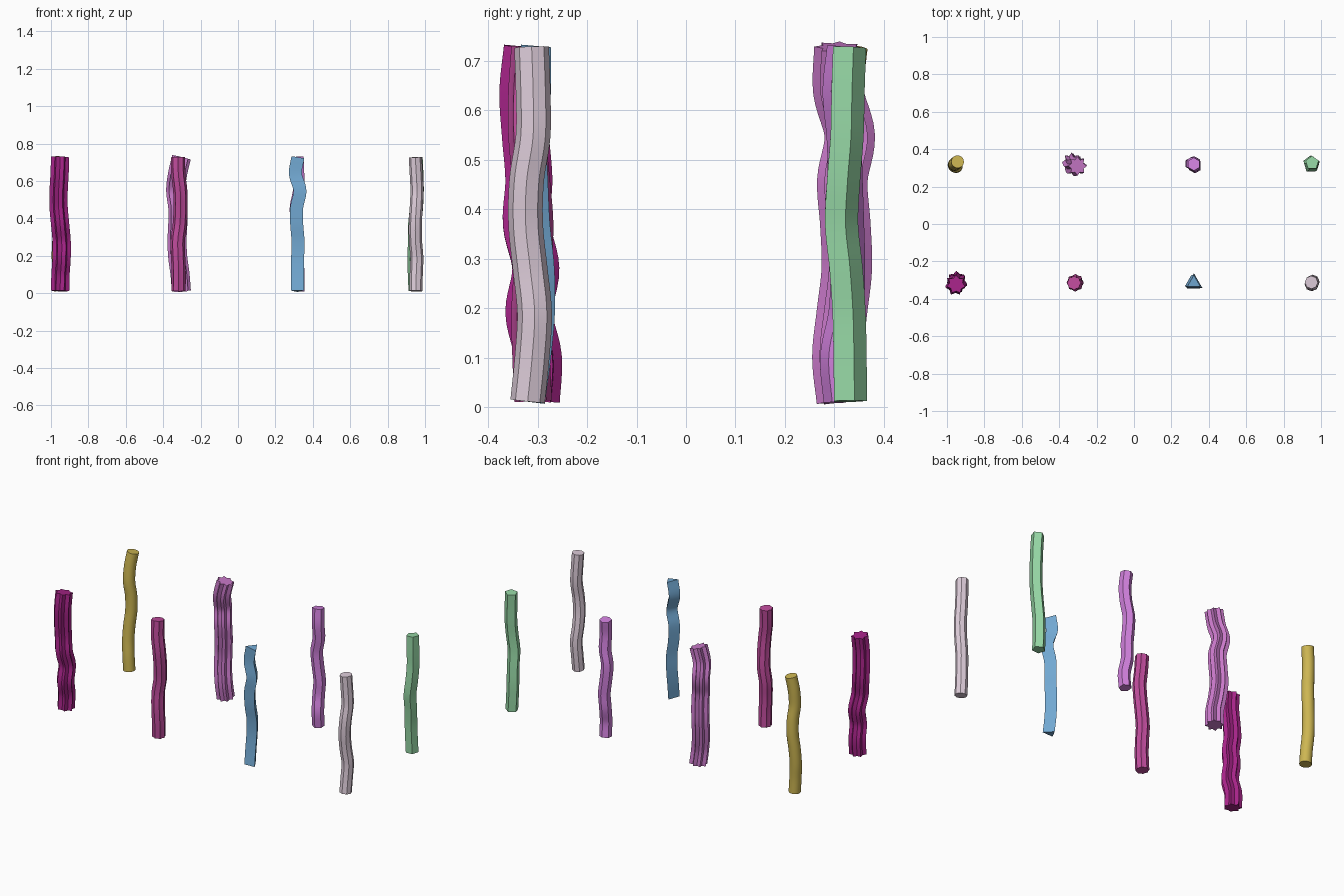
import bpy, math
from mathutils import Vector

if "Cube" in bpy.data.objects:
    bpy.data.objects.remove(bpy.data.objects["Cube"])

DX, DY = 0.634, 0.634          # spacing of the 4 x 2 layout
Z0, Z1, RINGS = 0.012, 0.727, 48


def linear(c):
    return tuple((v / 255 / 12.92) if v < 10 else ((v / 255 + 0.055) / 1.055) ** 2.4 for v in c) + (1,)


def polygon(n, r):
    return [Vector((r * math.cos(math.pi / 2 + 2 * math.pi * i / n),
                    r * math.sin(math.pi / 2 + 2 * math.pi * i / n), 0)) for i in range(n)]


def star(n, r, ratio):
    return [p * (1 if i % 2 == 0 else ratio) for i, p in enumerate(polygon(2 * n, r))]


def spline(vals, t):
    # Catmull-Rom through evenly spaced offsets
    n = len(vals) - 1
    i = min(int(t * n), n - 1)
    f = t * n - i
    p1, p2 = vals[i], vals[i + 1]
    p0 = vals[i - 1] if i > 0 else 2 * p1 - p2
    p3 = vals[i + 2] if i + 2 <= n else 2 * p2 - p1
    return 0.5 * (2 * p1 + (p2 - p0) * f + (2 * p0 - 5 * p1 + 4 * p2 - p3) * f ** 2
                  + (3 * p1 - p0 - 3 * p2 + p3) * f ** 3)


def wavy_column(name, col, row, profile, xs, ys, color):
    # sweep the profile up a gently wandering path, rings square to the path
    cx, cy = (col - 1.5) * DX, (row - 0.5) * DY

    def point(t):
        return Vector((cx + spline(xs, t) / 1000, cy + spline(ys, t) / 1000, Z0 + (Z1 - Z0) * t))

    n, verts, faces = len(profile), [], []
    for k in range(RINGS + 1):
        t = k / RINGS
        tangent = point(min(t + 0.01, 1)) - point(max(t - 0.01, 0))
        q = Vector((0, 0, 1)).rotation_difference(tangent)
        verts += [point(t) + q @ p for p in profile]
    for k in range(RINGS):
        for i in range(n):
            j = (i + 1) % n
            faces.append((k * n + i, k * n + j, (k + 1) * n + j, (k + 1) * n + i))
    faces.append(tuple(reversed(range(n))))
    faces.append(tuple(RINGS * n + i for i in range(n)))
    me = bpy.data.meshes.new(name)
    me.from_pydata(verts, [], faces)
    mat = bpy.data.materials.new(name + "_colour")
    mat.diffuse_color = linear(color)
    mat.use_nodes = True
    mat.node_tree.nodes["Principled BSDF"].inputs["Base Color"].default_value = mat.diffuse_color
    me.materials.append(mat)
    ob = bpy.data.objects.new(name, me)
    bpy.context.collection.objects.link(ob)
    bpy.ops.object.select_all(action='DESELECT')
    ob.select_set(True)
    bpy.context.view_layer.objects.active = ob
    bpy.ops.object.shade_smooth_by_angle(angle=math.radians(28))


# front row
wavy_column("magenta_star_column", 0, 0, star(7, 0.05, 0.72),
            [0, 2, 8, 8, 0, -8, -8, -3, 0], [12, 16, -3, 11, -8, -3, -10, -15, -6], (165, 35, 135))
wavy_column("pink_fluted_column", 1, 0, star(8, 0.038, 0.85),
            [-1, 0, -3, -5, 6, 10, 8, -2, -4], [8, 4, 2, 7, 11, 4, -4, -4, 2], (190, 75, 155))
wavy_column("blue_triangle_column", 2, 0, polygon(3, 0.04),
            [2, 0, 2, 4, -3, -3, 14, -10, 3], [-8, 4, 12, 11, 2, -2, -5, 4, 4], (115, 170, 212))
wavy_column("pale_octagon_column", 3, 0, polygon(8, 0.035),
            [0, 2, 5, -2, -3, 2, 6, 2, -3], [-3, 6, 11, 2, -7, -5, 8, 8, 5], (222, 205, 218))
# back row
wavy_column("yellow_round_column", 0, 1, polygon(20, 0.034),
            [1, -5, -11, -8, 0, 0, -8, -5, 8], [-10, -9, -3, 4, 11, 9, 1, 6, 16], (205, 182, 82))
wavy_column("mauve_star_column", 1, 1, star(8, 0.051, 0.7),
            [14, 7, -5, -9, -5, -5, -16, -6, 15], [-2, -11, -2, 8, 5, -1, 14, -9, -7], (200, 120, 200))
wavy_column("violet_hexagon_column", 2, 1, polygon(6, 0.035),
            [8, 9, 2, 6, -4, -10, 7, 7, 3], [-4, -11, 6, 10, 8, 5, 2, -6, 3], (208, 128, 220))
wavy_column("green_pentagon_column", 3, 1, polygon(5, 0.037),
            [-4, -8, -10, -7, -6, 3, 7, 5, 1], [12, 11, 9, 3, -6, -2, 5, 7, 10], (150, 215, 165))
